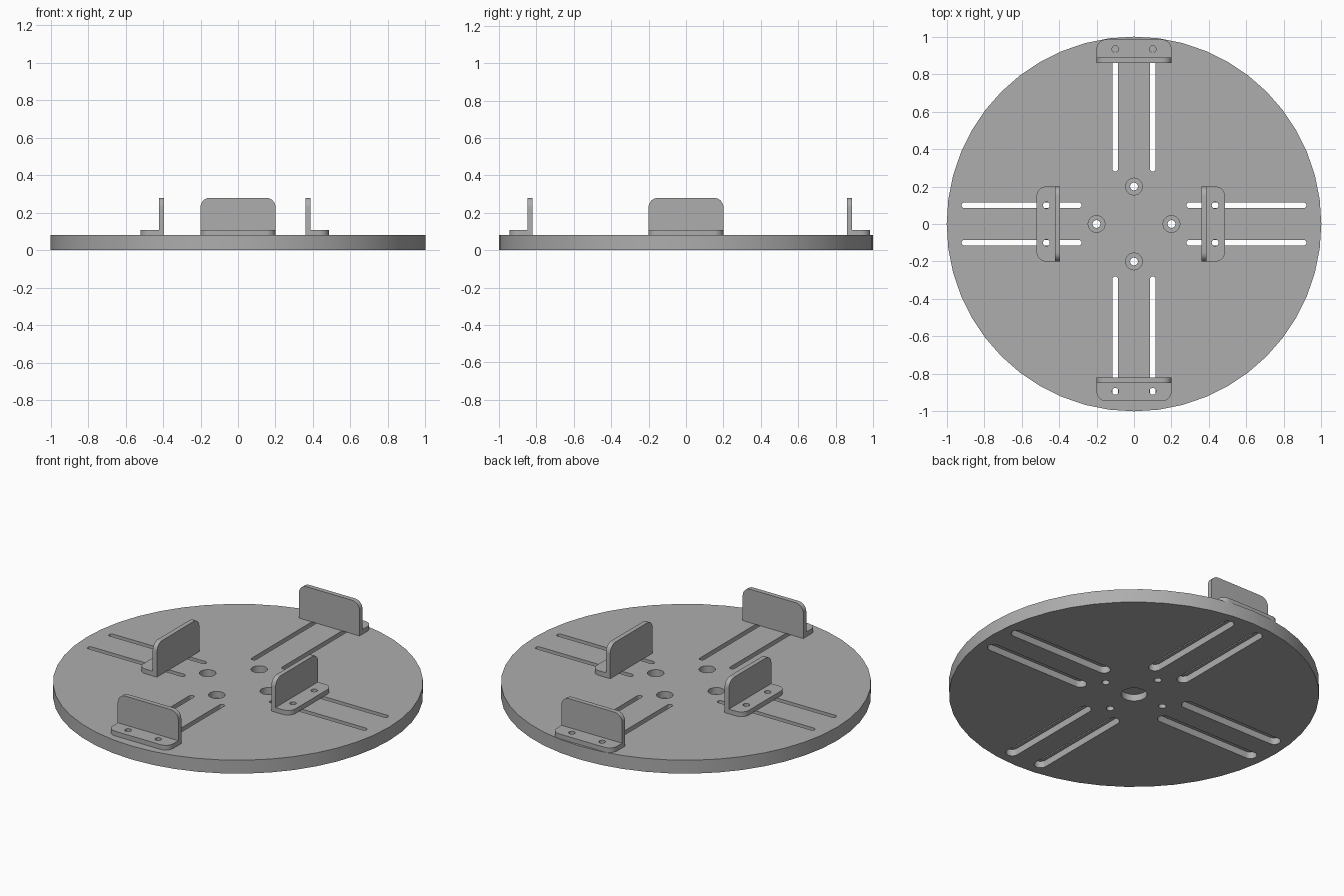
import bpy, bmesh, math
from mathutils import Matrix, Vector

if "Cube" in bpy.data.objects:
    bpy.data.objects.remove(bpy.data.objects["Cube"])

THICK, DEPTH = 0.08, 0.04      # disc thickness, recess depth
WALL = 0.028                   # bracket sheet thickness

grey = bpy.data.materials.new("matte grey")
grey.use_nodes = True
colour = (0.42, 0.42, 0.42, 1)
grey.diffuse_color = colour
grey.node_tree.nodes["Principled BSDF"].inputs["Base Color"].default_value = colour


def arc(cx, cy, r, start, end, n):
    step = math.radians(end - start) / n
    a = math.radians(start)
    return [(cx + r * math.cos(a + i * step), cy + r * math.sin(a + i * step)) for i in range(n + 1)]


def circle(cx, cy, r, n=24):
    return arc(cx, cy, r, 0, 360, n)[:-1]


def slot(cx, y0, y1, r):
    return arc(cx, y1 - r, r, 0, 180, 12) + arc(cx, y0 + r, r, 180, 360, 12)


def tab(half, length, r):
    """Rectangle with its two far corners rounded."""
    return ([(-half, 0), (half, 0)] + arc(half - r, length - r, r, 0, 90, 8)
            + arc(r - half, length - r, r, 90, 180, 8))


def add_prism(bm, outline, z0, z1, matrix=Matrix()):
    low = [bm.verts.new(matrix @ Vector((x, y, z0))) for x, y in outline]
    high = [bm.verts.new(matrix @ Vector((x, y, z1))) for x, y in outline]
    bm.faces.new(low[::-1])
    bm.faces.new(high)
    n = len(low)
    for i in range(n):
        j = (i + 1) % n
        bm.faces.new((low[i], low[j], high[j], high[i]))


def make(name, prisms):
    bm = bmesh.new()
    for p in prisms:
        add_prism(bm, *p)
    bmesh.ops.recalc_face_normals(bm, faces=bm.faces)
    mesh = bpy.data.meshes.new(name)
    bm.to_mesh(mesh)
    bm.free()
    mesh.materials.append(grey)
    ob = bpy.data.objects.new(name, mesh)
    bpy.context.collection.objects.link(ob)
    return ob


def combine(ob, tool, operation):
    """Apply a boolean and discard the tool object."""
    tool.hide_render = True
    mod = ob.modifiers.new("boolean", "BOOLEAN")
    mod.operation, mod.solver, mod.object = operation, "EXACT", tool
    graph = bpy.context.evaluated_depsgraph_get()
    mesh = bpy.data.meshes.new_from_object(ob.evaluated_get(graph))
    ob.modifiers.clear()
    ob.data = mesh
    bpy.data.objects.remove(tool)


def shade(ob):
    bpy.ops.object.select_all(action="DESELECT")
    ob.select_set(True)
    bpy.context.view_layer.objects.active = ob
    bpy.ops.object.shade_smooth_by_angle(angle=math.radians(30))


# Round base disc
disc = make("base_disc", [(circle(0, 0, 1, 48), 0, THICK)])

# Slots and screw holes, repeated in four directions
through, under, over = [], [(circle(0, 0, 0.07, 32), -0.1, DEPTH)], []
for k in range(4):
    turn = Matrix.Rotation(k * math.pi / 2, 4, "Z")
    for x in (-0.1, 0.1):
        through.append((slot(x, 0.28, 0.92, 0.015), -0.2, 0.2, turn))
        under.append((slot(x, 0.26, 0.94, 0.035), -0.1, DEPTH, turn))
    through.append((circle(0, 0.2, 0.021), -0.2, 0.2, turn))
    over.append((circle(0, 0.2, 0.045), THICK - DEPTH, 0.3, turn))
for cuts in (under, over, through):
    combine(disc, make("cutter", cuts), "DIFFERENCE")
shade(disc)

# Four sliding L brackets: name, inner face position, quarter turns
upright_turn = Matrix.Translation((0, WALL, 0)) @ Matrix.Rotation(math.pi / 2, 4, "X")
for name, place, k in (("back_bracket", (0, 0.86), 0), ("right_bracket", (-0.395, 0), 1),
                       ("front_bracket", (0, -0.82), 2), ("left_bracket", (0.36, 0), 3)):
    bracket = make(name, [(tab(0.2, 0.125, 0.05), 0, WALL)])
    upright = make("upright", [(tab(0.2, 0.2, 0.05), 0, WALL, upright_turn)])
    combine(bracket, upright, "UNION")
    holes = make("cutter", [(circle(x, 0.073, 0.018), -0.1, 0.1) for x in (-0.1, 0.1)])
    combine(bracket, holes, "DIFFERENCE")
    bracket.location = (*place, THICK)
    bracket.rotation_euler.z = k * math.pi / 2
    shade(bracket)
